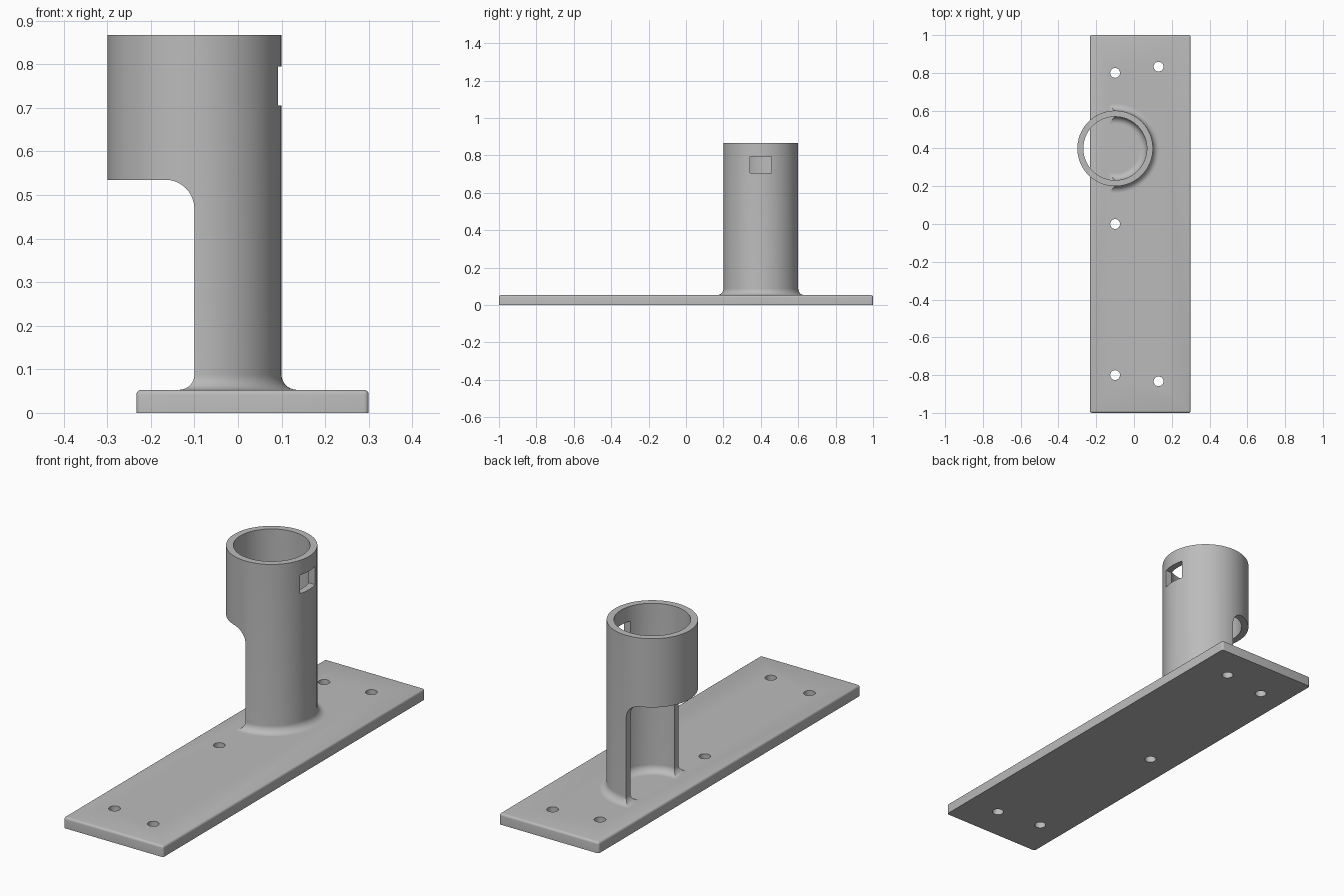
import bpy, bmesh
from math import sin, cos, pi, radians
from mathutils import Vector

if "Cube" in bpy.data.objects:
    bpy.data.objects.remove(bpy.data.objects["Cube"])

PLATE_TOP = 0.053
TOP = 0.867
FILLET = 0.035
OUTER, INNER = 0.2, 0.168
AXIS = Vector((-0.1, 0.4, 0))

grey = bpy.data.materials.new("plain_grey")
grey.use_nodes = True
grey.diffuse_color = (0.5, 0.5, 0.5, 1)
grey.node_tree.nodes["Principled BSDF"].inputs["Base Color"].default_value = (0.5, 0.5, 0.5, 1)


def make_object(name, bm):
    bmesh.ops.recalc_face_normals(bm, faces=bm.faces)
    mesh = bpy.data.meshes.new(name)
    bm.to_mesh(mesh)
    bm.free()
    mesh.materials.append(grey)
    obj = bpy.data.objects.new(name, mesh)
    bpy.context.collection.objects.link(obj)
    return obj


def activate(obj):
    bpy.ops.object.select_all(action='DESELECT')
    obj.select_set(True)
    bpy.context.view_layer.objects.active = obj


def box(low, high):
    bm = bmesh.new()
    bmesh.ops.create_cube(bm, size=1)
    low, high = Vector(low), Vector(high)
    for v in bm.verts:
        v.co = (low + high) / 2 + v.co * (high - low)
    return bm


def cut(obj, cutter):
    mod = obj.modifiers.new("cut", 'BOOLEAN')
    mod.operation = 'DIFFERENCE'
    mod.solver = 'EXACT'
    mod.object = cutter
    activate(obj)
    bpy.ops.object.modifier_apply(modifier=mod.name)
    bpy.data.objects.remove(cutter)


def arc(cx, cz, r, start, end, steps=10):
    angles = [radians(start + (end - start) * i / steps) for i in range(steps + 1)]
    return [(cx + r * cos(a), cz + r * sin(a)) for a in angles]


# Base plate: rounded top rim and upright corners, flat underside
bm = box((-0.233, -1, 0), (0.3, 1, PLATE_TOP))
rim = [e for e in bm.edges if max(v.co.z for v in e.verts) > 0.01]
bmesh.ops.bevel(bm, geom=rim, offset=0.011, segments=4, profile=0.5, affect='EDGES')
plate = make_object("base_plate", bm)

# Screw holes
bm = bmesh.new()
for x, y in [(-0.1, 0.8), (0.13, 0.833), (-0.1, 0), (-0.1, -0.8), (0.13, -0.833)]:
    made = bmesh.ops.create_cone(bm, cap_ends=True, segments=32, radius1=0.026,
                                 radius2=0.026, depth=0.3)
    bmesh.ops.translate(bm, verts=made["verts"], vec=(x, y, 0))
cut(plate, make_object("hole_cutter", bm))

# Tube: turned wall with a fillet foot inside and outside
foot = PLATE_TOP + FILLET
profile = [(INNER, TOP), (OUTER, TOP)]
profile += arc(OUTER + FILLET, foot, FILLET, 180, 270)
profile += [(OUTER + FILLET, 0.03), (INNER - FILLET, 0.03)]
profile += arc(INNER - FILLET, foot, FILLET, -90, 0)
bm = bmesh.new()
ring = [bm.verts.new((AXIS.x + r, AXIS.y, z)) for r, z in profile]
edges = [bm.edges.new((ring[i - 1], ring[i])) for i in range(len(ring))]
bmesh.ops.spin(bm, geom=ring + edges, cent=AXIS, axis=(0, 0, 1), angle=2 * pi,
               steps=96, use_duplicate=False)
bmesh.ops.remove_doubles(bm, verts=bm.verts, dist=0.0001)
tube = make_object("tube_holder", bm)

# Side opening: rounded upper corner, filleted foot
outline = [(-0.6, -0.1), (-0.6, 0.535)]
outline += arc(-0.167, 0.468, 0.067, 90, 0)
outline += arc(AXIS.x - FILLET, foot, FILLET, 0, -90)
outline += [(AXIS.x - FILLET, -0.1)]
bm = bmesh.new()
face = bm.faces.new([bm.verts.new((x, 0, z)) for x, z in outline])
sweep = bmesh.ops.extrude_face_region(bm, geom=[face])
bmesh.ops.translate(bm, vec=(0, 0.8, 0),
                    verts=[g for g in sweep["geom"] if isinstance(g, bmesh.types.BMVert)])
cut(tube, make_object("opening_cutter", bm))

# Small window through the wall on the left side
cut(tube, make_object("window_cutter", box((0, 0.343, 0.706), (0.2, 0.457, 0.795))))

for obj in (plate, tube):
    activate(obj)
    bpy.ops.object.shade_smooth_by_angle(angle=radians(35))
